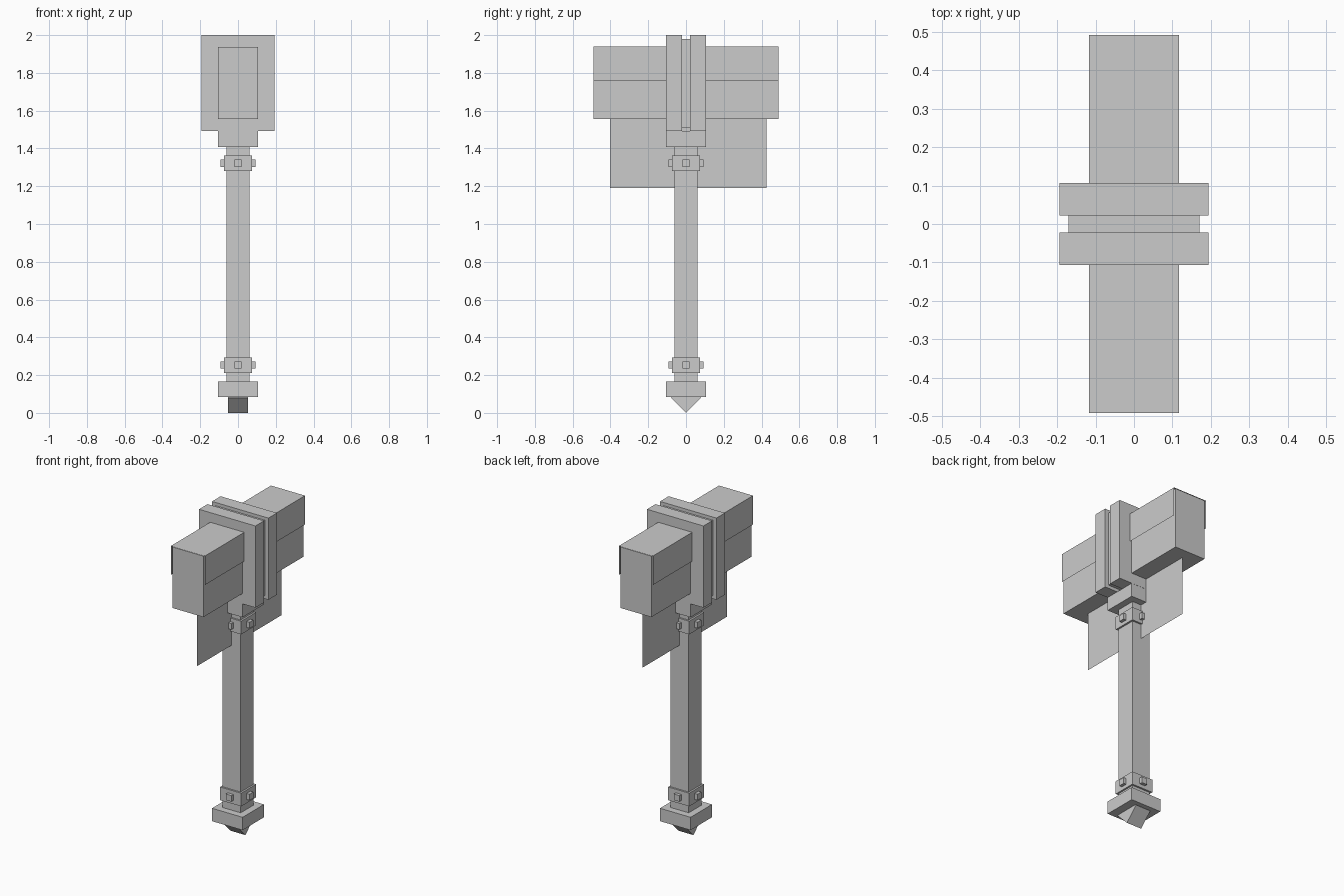
import bpy
import bmesh
from math import pi
from mathutils import Matrix

old = bpy.data.objects.get("Cube")
if old:
    bpy.data.objects.remove(old, do_unlink=True)

# Single stone grey for the whole war hammer
grey = bpy.data.materials.new("stone_grey")
grey.use_nodes = True
color = (0.6, 0.6, 0.6, 1.0)
grey.diffuse_color = color
grey.node_tree.nodes["Principled BSDF"].inputs["Base Color"].default_value = color


def finish(name, bm):
    mesh = bpy.data.meshes.new(name)
    bm.to_mesh(mesh)
    bm.free()
    mesh.materials.append(grey)
    obj = bpy.data.objects.new(name, mesh)
    bpy.context.collection.objects.link(obj)
    return obj


def box(name, x, y, z, rot=None):
    """Box from (low, high) ranges on each axis, optionally rotated about its centre."""
    ranges = (x, y, z)
    centre = [(a + b) / 2 for a, b in ranges]
    size = [b - a for a, b in ranges]
    bm = bmesh.new()
    matrix = Matrix.Translation(centre) @ (rot or Matrix()) @ Matrix.Diagonal((*size, 1))
    bmesh.ops.create_cube(bm, size=1, matrix=matrix)
    return finish(name, bm)


def sym(half):
    return (-half, half)


def sheet(name, profile, y0, y1):
    """Thin open sheet: an x-z profile swept along y."""
    bm = bmesh.new()
    rows = [[bm.verts.new((x, y, z)) for x, z in profile] for y in (y0, y1)]
    for i in range(len(profile) - 1):
        bm.faces.new((rows[0][i], rows[0][i + 1], rows[1][i + 1], rows[1][i]))
    return finish(name, bm)


# Shaft, pommel and wedge tip (a block turned on its edge)
box("shaft", sym(0.062), sym(0.062), (0.15, 1.42))
box("pommel", sym(0.105), sym(0.105), (0.085, 0.165))
side = 0.08 * 2 ** 0.5 / 2
box("pommel_wedge", sym(0.052), sym(side), (0.08 - side, 0.08 + side),
    Matrix.Rotation(pi / 4, 4, "X"))

# Bands with a stud on each of the four sides
for label, z in (("lower", 0.253), ("upper", 1.322)):
    box(label + "_band", sym(0.073), sym(0.073), (z - 0.041, z + 0.041))
    box(label + "_studs_side", sym(0.092), sym(0.019), (z - 0.019, z + 0.019))
    box(label + "_studs_front", sym(0.019), sym(0.092), (z - 0.019, z + 0.019))

# Collar and hammer head
box("collar", sym(0.105), sym(0.105), (1.408, 1.492))
box("head_block", sym(0.106), sym(0.491), (1.557, 1.936))
box("centre_core", sym(0.17), sym(0.03), (1.512, 1.98))
for label, y in (("front", (-0.106, -0.022)), ("back", (0.022, 0.106))):
    box(label + "_head_plate", sym(0.194), y, (1.492, 2.0))

# Cover draped over the head, and the flat banner below it
sheet("head_cover", [(-0.117, 1.76), (-0.117, 1.94), (0.117, 1.94), (0.117, 1.76)],
      -0.491, 0.491)
sheet("hanging_banner", [(0, 1.19), (0, 1.56)], -0.403, 0.426)
